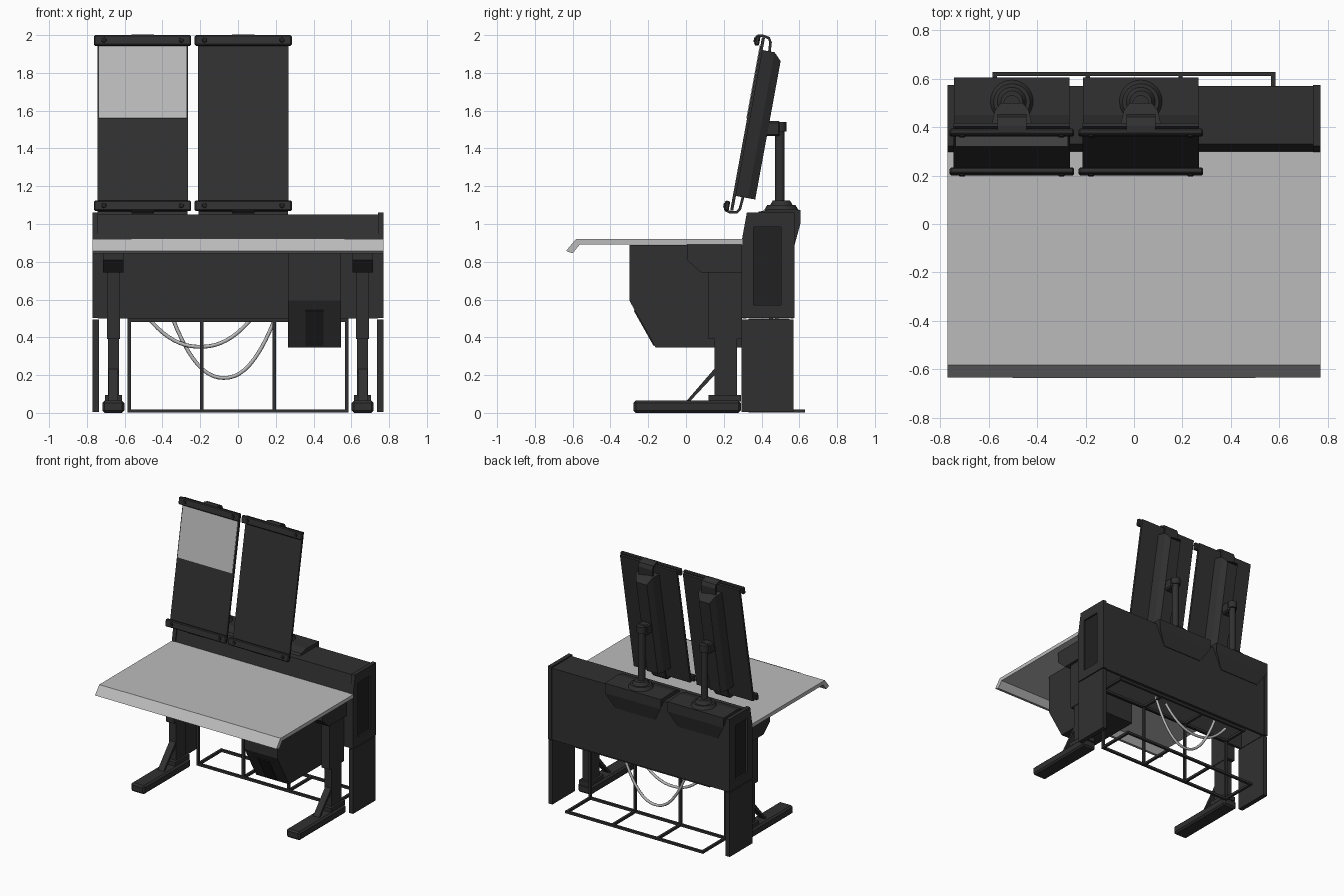
import bpy, bmesh, math
from mathutils import Matrix, Vector

if "Cube" in bpy.data.objects:
    bpy.data.objects.remove(bpy.data.objects["Cube"])


def material(name, v):
    m = bpy.data.materials.new(name)
    m.diffuse_color = (v, v, v, 1)
    m.use_nodes = True
    m.node_tree.nodes["Principled BSDF"].inputs["Base Color"].default_value = m.diffuse_color
    return m


DARK = material("charcoal", 0.03)
BLACK = material("near_black", 0.015)
LIGHT = material("light_grey", 0.5)


def finish(name, bm, mat, matrix=None, bevel=0):
    bmesh.ops.recalc_face_normals(bm, faces=bm.faces)
    me = bpy.data.meshes.new(name)
    bm.to_mesh(me)
    bm.free()
    ob = bpy.data.objects.new(name, me)
    bpy.context.collection.objects.link(ob)
    me.materials.append(mat)
    if matrix:
        ob.matrix_world = matrix
    if bevel:
        mod = ob.modifiers.new("bevel", 'BEVEL')
        mod.width = bevel
        mod.segments = 1
    return ob


def prism(name, pts, a, b, axis='X', mat=DARK, matrix=None, bevel=0):
    """Extrude a yz profile along x, or an xy profile along z."""
    bm = bmesh.new()
    put = (lambda p, t: (t, *p)) if axis == 'X' else (lambda p, t: (*p, t))
    ends = [[bm.verts.new(put(p, t)) for p in pts] for t in (a, b)]
    n = len(pts)
    for e in ends:
        bm.faces.new(e)
    for i in range(n):
        j = (i + 1) % n
        bm.faces.new((ends[0][i], ends[0][j], ends[1][j], ends[1][i]))
    return finish(name, bm, mat, matrix, bevel)


def box(name, x, y, z, mat=DARK, matrix=None, bevel=0):
    return prism(name, [(x[0], y[0]), (x[1], y[0]), (x[1], y[1]), (x[0], y[1])],
                 z[0], z[1], 'Z', mat, matrix, bevel)


def cone(name, c, r1, r2, z0, z1, mat=DARK, matrix=None):
    bm = bmesh.new()
    bmesh.ops.create_cone(bm, cap_ends=True, segments=32, radius1=r1, radius2=r2, depth=z1 - z0,
                          matrix=Matrix.Translation((c[0], c[1], (z0 + z1) / 2)))
    return finish(name, bm, mat, matrix)


def strip(path, t):
    """Closed outline of a bent strip of thickness t following a path."""
    inner = []
    for i, p in enumerate(path):
        d = Vector(path[min(i + 1, len(path) - 1)]) - Vector(path[max(i - 1, 0)])
        nrm = Vector((d.y, -d.x)).normalized() * t
        inner.append((p[0] + nrm.x, p[1] + nrm.y))
    return list(path) + inner[::-1]


# Desktop with bent front lip
prism("desktop", [(0.30, 0.92), (-0.583, 0.92), (-0.635, 0.857), (-0.60, 0.845),
                  (-0.562, 0.892), (0.30, 0.892)], -0.77, 0.77, mat=LIGHT)

# Slightly raised centre panel on the lip
bm = bmesh.new()
lip = lambda x, s: (x, -0.584 - 0.052 * s, 0.922 - 0.063 * s)
bm.faces.new([bm.verts.new(lip(x, s)) for x, s in
              ((-0.565, 0.0), (-0.565, 0.55), (-0.50, 1), (0.50, 1), (0.565, 0.55), (0.565, 0.0))])
finish("lip_panel", bm, LIGHT)

# Rear console shell, open underneath
prism("console_shell", [(0.30, 0.50), (0.30, 0.90), (0.33, 1.05), (0.57, 1.05), (0.57, 0.50),
                        (0.552, 0.50), (0.552, 1.03), (0.345, 1.03), (0.32, 0.90), (0.32, 0.50)],
      -0.74, 0.74)

for side, label in ((-1, "left"), (1, "right")):
    # Console end panels with recess, and lower side panels
    lo, hi = sorted((side * 0.74, side * 0.77))
    end = prism(label + "_end_panel", [(0.293, 0.502), (0.293, 0.90), (0.322, 1.06),
                                       (0.575, 1.06), (0.575, 0.502)], lo, hi)
    cut = box(label + "_recess_cutter", (side * 0.77 - 0.014, side * 0.77 + 0.014),
              (0.357, 0.502), (0.57, 0.985))
    cut.hide_render = True
    cut.hide_viewport = True
    mod = end.modifiers.new("recess", 'BOOLEAN')
    mod.operation = 'DIFFERENCE'
    mod.object = cut
    w = side * 0.7555
    box(label + "_recess_back", (w - 0.0015, w + 0.0015), (0.357, 0.502), (0.57, 0.985), BLACK)
    lo, hi = sorted((side * 0.735, side * 0.77))
    box(label + "_side_panel", (lo, hi), (0.295, 0.57), (0.004, 0.495))

    # Telescopic legs
    c = side * 0.66
    box(label + "_foot", (c - 0.058, c + 0.058), (-0.278, 0.29), (0, 0.065), bevel=0.012)
    box(label + "_foot_block", (c - 0.045, c + 0.045), (0.12, 0.29), (0.06, 0.095))
    box(label + "_lower_column", (c - 0.029, c + 0.029), (0.15, 0.27), (0.08, 0.50))
    box(label + "_upper_column", (c - 0.034, c + 0.034), (0.118, 0.295), (0.39, 0.76))
    prism(label + "_foot_brace", [(0.0, 0.06), (0.02, 0.06), (0.16, 0.21), (0.16, 0.245)],
          c - 0.025, c + 0.025)
    prism(label + "_desk_bracket", [(0.005, 0.892), (0.005, 0.81), (0.08, 0.743), (0.295, 0.743),
                                    (0.295, 0.892)], c - 0.055, c + 0.055)

# Computer housing hung below the desk
prism("computer_housing", [(-0.30, 0.89), (-0.30, 0.595), (-0.16, 0.345), (0.297, 0.345),
                           (0.297, 0.89)], 0.266, 0.545)
prism("housing_slot", [(-0.276, 0.54), (-0.172, 0.355), (-0.16, 0.36), (-0.265, 0.55)],
      0.357, 0.452, mat=BLACK)

# Wire frame: floor rails, top rails, cross bars and uprights
b = 0.009
for z, tag, y1 in ((0.01, "floor", 0.62), (0.49, "top", 0.54)):
    for y, pos in ((0.34, "front"), (y1, "back")):
        box(f"{tag}_{pos}_rail", (-0.585, 0.585), (y - b, y + b), (z - b, z + b))
    for i in range(4):
        x = -0.575 + i * 0.3835
        box(f"{tag}_cross_bar_{i}", (x - b, x + b), (0.34, y1), (z - b, z + b))
for i in range(4):
    x = -0.575 + i * 0.3835
    box(f"frame_upright_{i}", (x - b, x + b), (0.34 - b, 0.34 + b), (0.01, 0.49))

# Hanging cables
for i, (xa, xb, low) in enumerate(((-0.48, 0.08, 0.35), (-0.35, 0.20, 0.185))):
    cu = bpy.data.curves.new("cable", 'CURVE')
    cu.dimensions = '3D'
    cu.bevel_depth = 0.01
    cu.bevel_resolution = 2
    sp = cu.splines.new('POLY')
    sp.points.add(20)
    for k in range(21):
        t = k / 10 - 1
        sp.points[k].co = ((xa + xb) / 2 + t * (xb - xa) / 2, 0.45 + 0.03 * i,
                           low + (0.51 - low) * abs(t) ** 2.2, 1)
    cu.materials.append(LIGHT)
    bpy.context.collection.objects.link(bpy.data.objects.new(f"cable_{i}", cu))

# Two identical tilted display boards on posts
for cx, label in ((-0.505, "left"), (0.028, "right")):
    # Mounting pod draped over the console back, lower corners tapered
    pod = prism(label + "_pod", [(0.37, 1.045), (0.385, 1.065), (0.45, 1.08), (0.605, 1.075),
                                 (0.605, 1.0), (0.575, 0.89), (0.565, 0.89), (0.565, 1.045)],
                cx - 0.238, cx + 0.238)
    for v in pod.data.vertices:
        if v.co.z < 0.95:
            v.co.x += 0.07 if v.co.x < cx else -0.07
    c = (cx, 0.505)
    cone(label + "_post_base", c, 0.09, 0.075, 1.075, 1.10)
    cone(label + "_post_collar", c, 0.06, 0.045, 1.10, 1.125)
    cone(label + "_post", (cx, 0.497), 0.025, 0.025, 1.10, 1.53)
    cone(label + "_post_cap", (cx, 0.497), 0.035, 0.035, 1.49, 1.54)
    box(label + "_tilt_head", (cx - 0.04, cx + 0.04), (0.40, 0.50), (1.465, 1.545), bevel=0.01)

    M = Matrix.Translation((cx, 0.318, 1.53)) @ Matrix.Rotation(math.radians(-10.4), 4, 'X')
    box(label + "_board", (-0.24, 0.24), (0, 0.016), (-0.465, 0.465), matrix=M)
    housing = prism(label + "_board_housing", [(-0.085, 0.014), (0.085, 0.014), (0.07, 0.08),
                                               (0.045, 0.12), (-0.045, 0.12), (-0.07, 0.08)],
                    -0.385, 0.40, 'Z', matrix=M)
    for v in housing.data.vertices:  # sloped housing ends
        if v.co.y > 0.1 and v.co.z > 0:
            v.co.z -= 0.04
    for s, end in ((1, "top"), (-1, "bottom")):
        z = sorted((s * 0.418, s * 0.472))
        box(f"{label}_{end}_clamp_bar", (-0.257, 0.257), (-0.034, -0.008), z, matrix=M, bevel=0.006)
        hook = [(-0.032, s * 0.44), (-0.026, s * 0.475), (0.0, s * 0.482), (0.04, s * 0.475),
                (0.056, s * 0.45), (0.062, s * 0.37)]
        prism(f"{label}_{end}_hook", strip(hook, 0.014 * s), -0.06, 0.06, matrix=M)
        for x in (-0.205, 0.205):
            R = M @ Matrix.Translation((x, -0.034, s * 0.445)) @ Matrix.Rotation(math.pi / 2, 4, 'X')
            cone(f"{label}_{end}_screw", (0, 0), 0.014, 0.012, -0.003, 0.006, BLACK, R)
    if label == "left":
        box("light_screen", (-0.232, 0.232), (-0.004, 0.001), (0.03, 0.42), LIGHT, M)

# Smooth round parts while keeping edges sharp
bpy.ops.object.select_all(action='DESELECT')
for ob in bpy.context.scene.objects:
    if ob.type == 'MESH' and ("post" in ob.name or "screw" in ob.name):
        ob.select_set(True)
        bpy.context.view_layer.objects.active = ob
bpy.ops.object.shade_smooth_by_angle()
